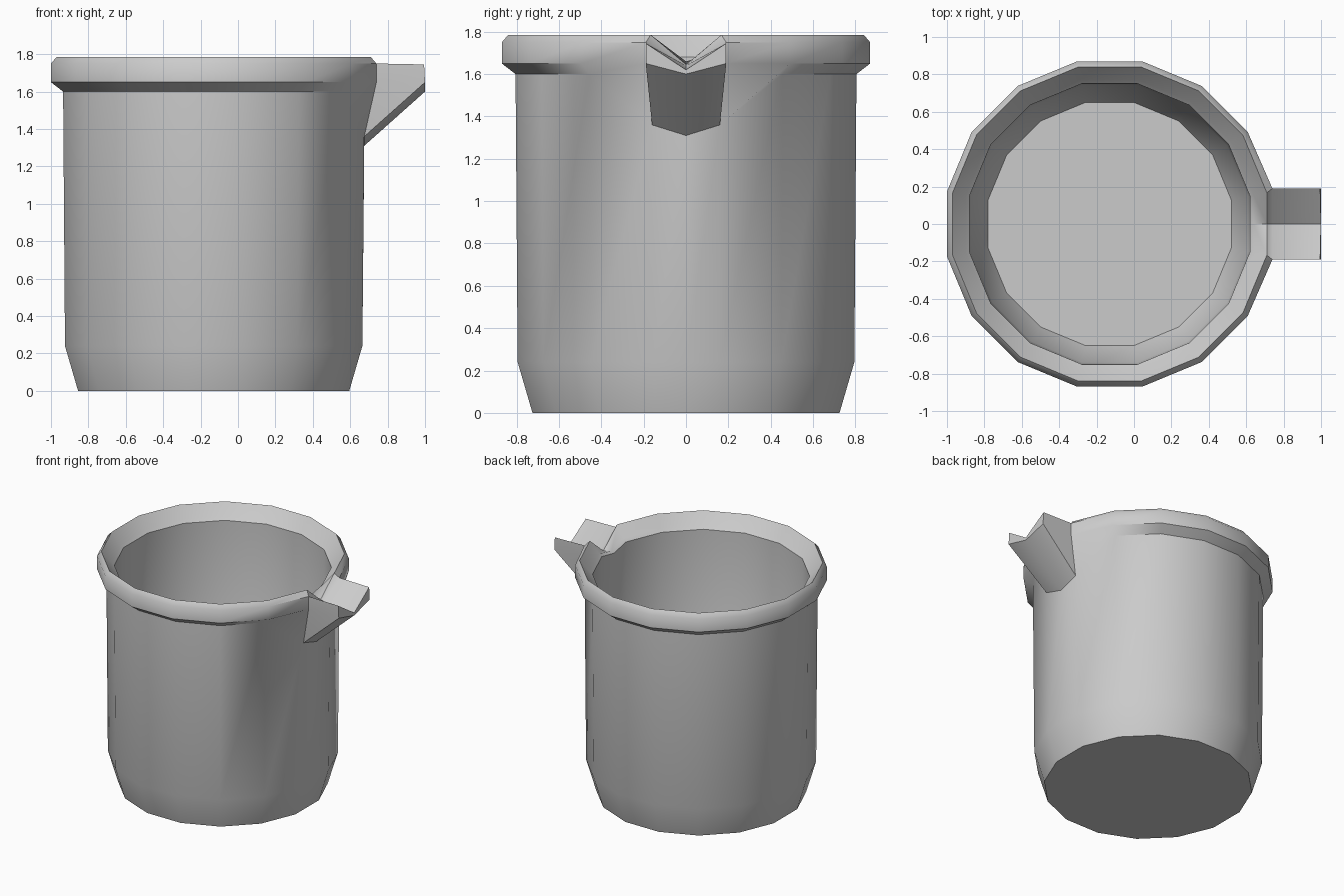
import bpy, bmesh, math

if "Cube" in bpy.data.objects:
    bpy.data.objects.remove(bpy.data.objects["Cube"], do_unlink=True)

SIDES = 16
CENTRE = -0.13
STEP = 2 * math.pi / SIDES
FLAT = math.cos(STEP / 2)

mat = bpy.data.materials.new("plain_grey")
mat.use_nodes = True
grey = (0.6, 0.6, 0.6, 1)
mat.diffuse_color = grey
mat.node_tree.nodes["Principled BSDF"].inputs["Base Color"].default_value = grey

# Wall profile (radius to the flats, height), outside bottom to inside floor
profile = [(0.725, 0), (0.795, 0.24), (0.805, 1.60), (0.87, 1.65), (0.87, 1.75),
           (0.84, 1.785), (0.77, 1.70), (0.75, 1.68), (0.74, 0.26), (0.65, 0.08)]
UNDER, LOW, LIP = 2, 3, 4
# Heights along the middle of the spout, where the rim dips into a channel
dip = {UNDER: 1.31, LOW: 1.60, LIP: 1.64, 5: 1.645, 6: 1.66, 7: 1.65}

bm = bmesh.new()
angles = [0] + [STEP * (i + 0.5) for i in range(SIDES)]
last = len(angles) - 1
rings = []
for k, (r, z) in enumerate(profile):
    ring = []
    for i, a in enumerate(angles):
        rad = r if i == 0 else r / FLAT
        h = z
        if i == 0:
            h = dip.get(k, z)
        elif i in (1, last) and k == UNDER:
            h = 1.36
        ring.append(bm.verts.new((CENTRE + rad * math.cos(a), rad * math.sin(a), h)))
    rings.append(ring)

# Cup wall and rim, left open where the spout joins
for k in range(len(profile) - 1):
    for i in range(len(angles)):
        j = (i + 1) % len(angles)
        if k in (UNDER, LOW) and (i == 0 or j == 0):
            continue
        bm.faces.new((rings[k][i], rings[k][j], rings[k + 1][j], rings[k + 1][i]))
bm.faces.new(rings[0])
bm.faces.new(rings[-1])

# Spout: V channel, pointed underside, tip and two side wings
tip_low = bm.verts.new((1.0, 0, 1.60))
tip_top = bm.verts.new((1.0, 0, 1.62))
for col, side in ((1, 1), (last, -1)):
    low = bm.verts.new((1.0, 0.19 * side, 1.65))
    top = bm.verts.new((0.995, 0.19 * side, 1.745))
    under, mid, lip = (rings[k][col] for k in (UNDER, LOW, LIP))
    lip.co.y = mid.co.y = 0.19 * side
    bm.faces.new((rings[LIP][0], lip, top, tip_top))
    bm.faces.new((rings[UNDER][0], under, low, tip_low))
    bm.faces.new((tip_low, low, top, tip_top))
    bm.faces.new((under, mid, low))
    bm.faces.new((mid, lip, top, low))

bmesh.ops.delete(bm, geom=[v for v in bm.verts if not v.link_faces], context='VERTS')
bmesh.ops.recalc_face_normals(bm, faces=bm.faces)
mesh = bpy.data.meshes.new("pouring_cup")
bm.to_mesh(mesh)
bm.free()
mesh.materials.append(mat)
cup = bpy.data.objects.new("pouring_cup", mesh)
bpy.context.collection.objects.link(cup)
bpy.context.view_layer.objects.active = cup
cup.select_set(True)
bpy.ops.object.shade_smooth_by_angle(angle=math.radians(42))
